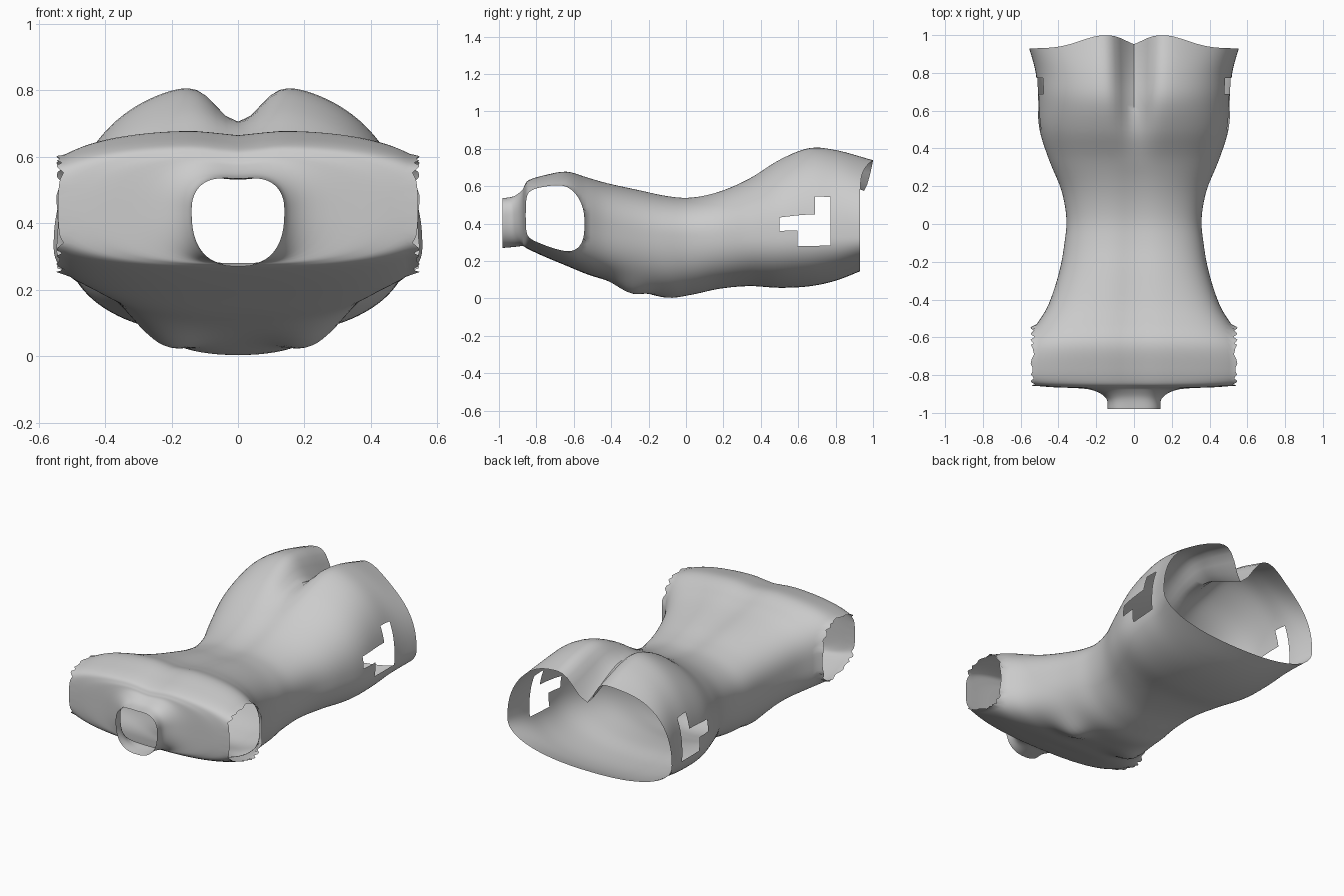
import bpy, bmesh, math

if "Cube" in bpy.data.objects:
    bpy.data.objects.remove(bpy.data.objects["Cube"])

# Key cross-sections along the body: y, half width, top z, bottom z
SECTIONS = [
    (-0.98, 0.14, 0.55, 0.27),
    (-0.92, 0.15, 0.56, 0.275),
    (-0.875, 0.24, 0.59, 0.28),
    (-0.862, 0.46, 0.61, 0.275),
    (-0.84, 0.60, 0.635, 0.262),
    (-0.76, 0.625, 0.66, 0.225),
    (-0.64, 0.60, 0.68, 0.175),
    (-0.53, 0.515, 0.65, 0.13),
    (-0.42, 0.45, 0.62, 0.095),
    (-0.25, 0.395, 0.585, 0.04),
    (-0.10, 0.368, 0.555, 0.004),
    (0.03, 0.358, 0.548, 0.02),
    (0.18, 0.385, 0.58, 0.052),
    (0.34, 0.45, 0.65, 0.066),
    (0.50, 0.50, 0.755, 0.057),
    (0.66, 0.512, 0.822, 0.065),
    (0.80, 0.52, 0.81, 0.095),
    (0.93, 0.555, 0.755, 0.145),
]
SEG, STEP = 128, 5


def blend(a, b, c, d, t):
    """Catmull-Rom interpolation of one section to the next."""
    return [0.5 * (2 * q + (r - p) * t + (2 * p - 5 * q + 4 * r - s) * t * t
                   + (3 * q - p - 3 * r + s) * t ** 3) for p, q, r, s in zip(a, b, c, d)]


def gauss(v, width):
    return math.exp(-(v / width) ** 2)


def ring_points(row):
    y, w, zt, zb = row
    n = 2.3 + 0.65 * gauss(y + 0.6, 0.33)            # squareness
    zc = 0.33 + 0.115 * gauss(y + 0.85, 0.42)        # height of the widest line
    bulge = 0.05 * gauss(y + 0.29, 0.10)             # chest
    t = min(1, max(0, (y - 0.3) / 0.6))
    cleft = 0.015 + 0.165 * t * t * (3 - 2 * t)      # rear groove
    pts = []
    for i in range(SEG):
        a = 2 * math.pi * i / SEG
        c, s = math.cos(a), math.sin(a)
        x = w * math.copysign(abs(c) ** (2 / n), c)
        h = abs(s) ** (2 / n)
        yy = y
        if s > 0:
            z = zc + (zt - zc) * h - cleft * gauss(x, 0.085)
            # back hem reaches further out on each lobe
            k = max(0, (y - 0.7) / 0.23) ** 2
            yy += k * h ** 3 * (0.075 * gauss(abs(x) - 0.17, 0.2) - 0.015 * gauss(x, 0.06))
        else:
            z = zc - (zc - zb) * h - bulge * gauss(abs(x) - 0.22, 0.10) * h
            z = max(z, 0)
        pts.append((x, yy, z))
    return pts


def in_side_hole(p):
    y, z = p.y, p.z
    return abs(p.x) > 0.4 and y < 0.77 and (
        (y > 0.51 and 0.35 < z < 0.435) or (y > 0.60 and 0.28 < z < 0.45)
        or (y > 0.68 and 0.28 < z < 0.54))


# Torso shell lofted through the sections
bm = bmesh.new()
rings = []
last = len(SECTIONS) - 1
for i in range(last):
    nb = [SECTIONS[max(0, min(last, i + k))] for k in (-1, 0, 1, 2)]
    for j in range(STEP):
        rings.append(blend(*nb, j / STEP))
rings.append(SECTIONS[last])
loops = [[bm.verts.new(p) for p in ring_points(r)] for r in rings]
for a, b in zip(loops, loops[1:]):
    for i in range(SEG):
        k = (i + 1) % SEG
        bm.faces.new((a[i], a[k], b[k], b[i]))
bmesh.ops.recalc_face_normals(bm, faces=bm.faces[:])

# Stepped holes in the hips
holes = [f for f in bm.faces if in_side_hole(f.calc_center_median())]
bmesh.ops.delete(bm, geom=holes, context='FACES')

# Arm openings with a jagged edge
for side in (1, -1):
    faces = [f for f in bm.faces if f.calc_center_median().y < -0.4]
    geom = list({v for f in faces for v in f.verts} | {e for f in faces for e in f.edges}) + faces
    bmesh.ops.bisect_plane(bm, geom=geom, plane_co=(side * 0.525, 0, 0),
                           plane_no=(side, 0, 0), clear_outer=True)
for v in bm.verts:
    if v.is_boundary and abs(v.co.x) > 0.5 and v.co.y < -0.5:
        v.co.x += math.copysign(0.022 * math.sin(v.co.y * 100), v.co.x)

mesh = bpy.data.meshes.new("torso_shell")
bm.to_mesh(mesh)
bm.free()
torso = bpy.data.objects.new("torso_shell", mesh)
bpy.context.collection.objects.link(torso)
bpy.context.view_layer.objects.active = torso
torso.select_set(True)
bpy.ops.object.shade_smooth_by_angle(angle=math.radians(50))
